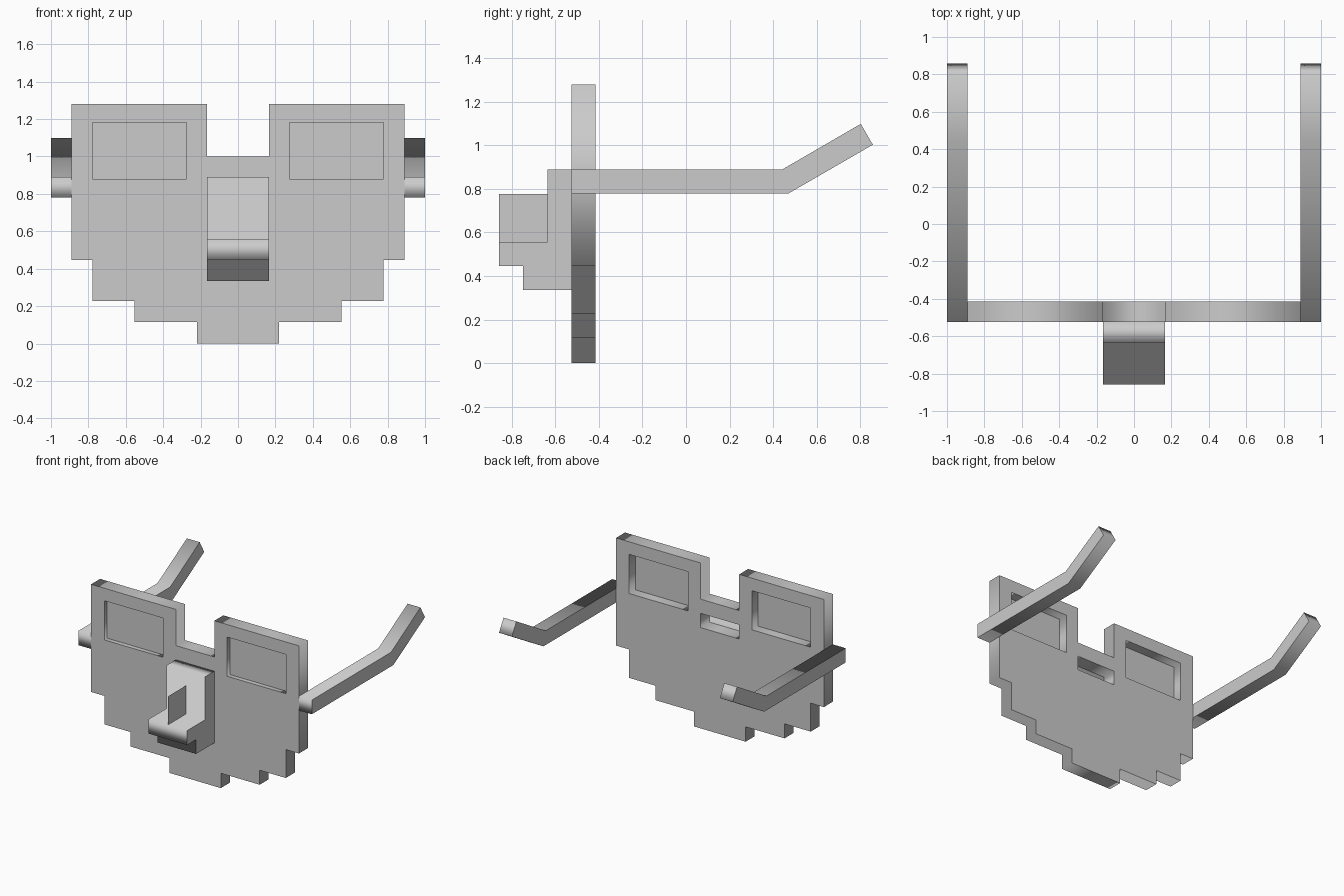
import bpy
from math import pi

if "Cube" in bpy.data.objects:
    bpy.data.objects.remove(bpy.data.objects["Cube"])

FRONT, BACK = -0.525, -0.415       # mask plate faces
FACE_ROT = (pi / 2, 0, 0)          # profile drawn in x-z
SIDE_ROT = (pi / 2, 0, pi / 2)     # profile drawn in y-z


def rect(x0, x1, z0, z1):
    return [(x0, z0), (x1, z0), (x1, z1), (x0, z1)]


def extrude(name, loops, thickness, loc, rot):
    """Filled outline (extra loops become holes) extruded about its centre."""
    cu = bpy.data.curves.new(name, 'CURVE')
    cu.dimensions = '2D'
    cu.fill_mode = 'BOTH'
    cu.extrude = thickness / 2
    for loop in loops:
        sp = cu.splines.new('POLY')
        sp.points.add(len(loop) - 1)
        for p, (a, b) in zip(sp.points, loop):
            p.co = (a, b, 0, 1)
        sp.use_cyclic_u = True
    ob = bpy.data.objects.new(name, cu)
    ob.location, ob.rotation_euler = loc, rot
    bpy.context.collection.objects.link(ob)
    bpy.ops.object.select_all(action='DESELECT')
    ob.select_set(True)
    bpy.context.view_layer.objects.active = ob
    bpy.ops.object.convert(target='MESH')
    return bpy.context.object


def sheet(name, verts):
    me = bpy.data.meshes.new(name)
    me.from_pydata(verts, [], [(0, 1, 2, 3)])
    bpy.context.collection.objects.link(bpy.data.objects.new(name, me))


# Mask plate: stepped outline mirrored about x = 0, with eye holes and a rear slot
half = [(0.22, 0), (0.22, 0.115), (0.553, 0.115), (0.553, 0.227), (0.777, 0.227),
        (0.777, 0.447), (0.89, 0.447), (0.89, 1.28), (0.165, 1.28), (0.165, 1.0)]
outline = half + [(-x, z) for x, z in reversed(half)]
holes = [rect(0.275, 0.777, 0.88, 1.183), rect(-0.777, -0.275, 0.88, 1.183),
         rect(-0.165, 0.165, 0.78, 0.89)]
extrude("mask_plate", [outline] + holes, BACK - FRONT,
        (0, (FRONT + BACK) / 2, 0), FACE_ROT)

# Nose: back block, projecting ledge and lower step
nose = [(FRONT, 0.335), (-0.748, 0.335), (-0.748, 0.446), (-0.858, 0.446),
        (-0.858, 0.557), (-0.637, 0.557), (-0.637, 0.89), (FRONT, 0.89)]
extrude("nose", [nose], 0.33, (0, 0, 0), SIDE_ROT)

# Thin upright fin on the nose ledge
sheet("nose_fin", [(0, y, z) for y, z in rect(-0.858, -0.637, 0.557, 0.777)])

# Thin lenses and bent temple arms on both sides
arm = [(FRONT, 0.78), (0.472, 0.78), (0.858, 1.003), (0.803, 1.099),
       (0.443, 0.89), (FRONT, 0.89)]
for side, s in (("right", 1), ("left", -1)):
    sheet(f"lens_{side}", [(s * x, -0.49, z) for x, z in rect(0.275, 0.777, 0.88, 1.183)][::s])
    extrude(f"temple_arm_{side}", [arm], 0.11, (s * 0.945, 0, 0), SIDE_ROT)
